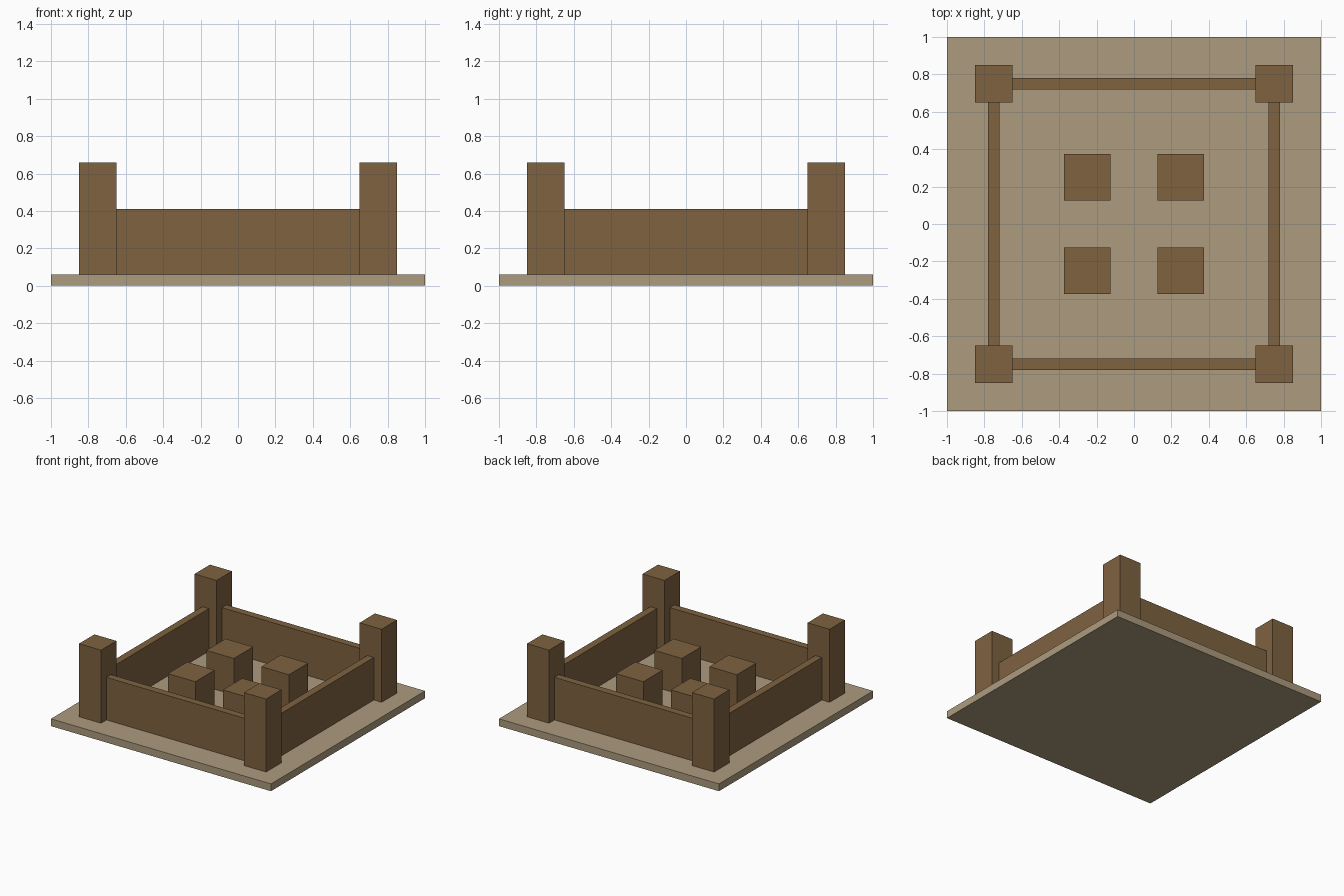
import bpy

if "Cube" in bpy.data.objects:
    bpy.data.objects.remove(bpy.data.objects["Cube"])


def material(name, rgb):
    # sRGB 0-255 to linear diffuse colour
    lin = [(c / 255 / 12.92) if c <= 10 else ((c / 255 + 0.055) / 1.055) ** 2.4 for c in rgb]
    m = bpy.data.materials.new(name)
    m.diffuse_color = (*lin, 1)
    m.use_nodes = True
    m.node_tree.nodes["Principled BSDF"].inputs["Base Color"].default_value = m.diffuse_color
    return m


sand = material("pale_sand", (172, 155, 126))
wood = material("brown_wood", (126, 98, 64))


def box(name, x, y, z0, size, mat):
    """Axis-aligned box standing on height z0."""
    bpy.ops.mesh.primitive_cube_add(size=1, location=(x, y, z0 + size[2] / 2))
    ob = bpy.context.object
    ob.name = name
    ob.scale = size
    bpy.ops.object.transform_apply(location=False, rotation=False, scale=True)
    ob.data.materials.append(mat)


FLOOR = 0.06

# Ground slab
box("base_slab", 0, 0, 0, (2, 2, FLOOR), sand)

for sx, side in ((-1, "left"), (1, "right")):
    for sy, end in ((-1, "front"), (1, "back")):
        # Tall corner posts and the four inner blocks
        box(f"{end}_{side}_post", 0.75 * sx, 0.75 * sy, FLOOR, (0.2, 0.2, 0.6), wood)
        box(f"{end}_{side}_block", 0.25 * sx, 0.25 * sy, FLOOR, (0.25, 0.25, 0.3), wood)

# Low walls between the posts
for s, side, end in ((-1, "left", "front"), (1, "right", "back")):
    box(f"{side}_wall", 0.75 * s, 0, FLOOR, (0.06, 1.3, 0.35), wood)
    box(f"{end}_wall", 0, 0.75 * s, FLOOR, (1.3, 0.06, 0.35), wood)
